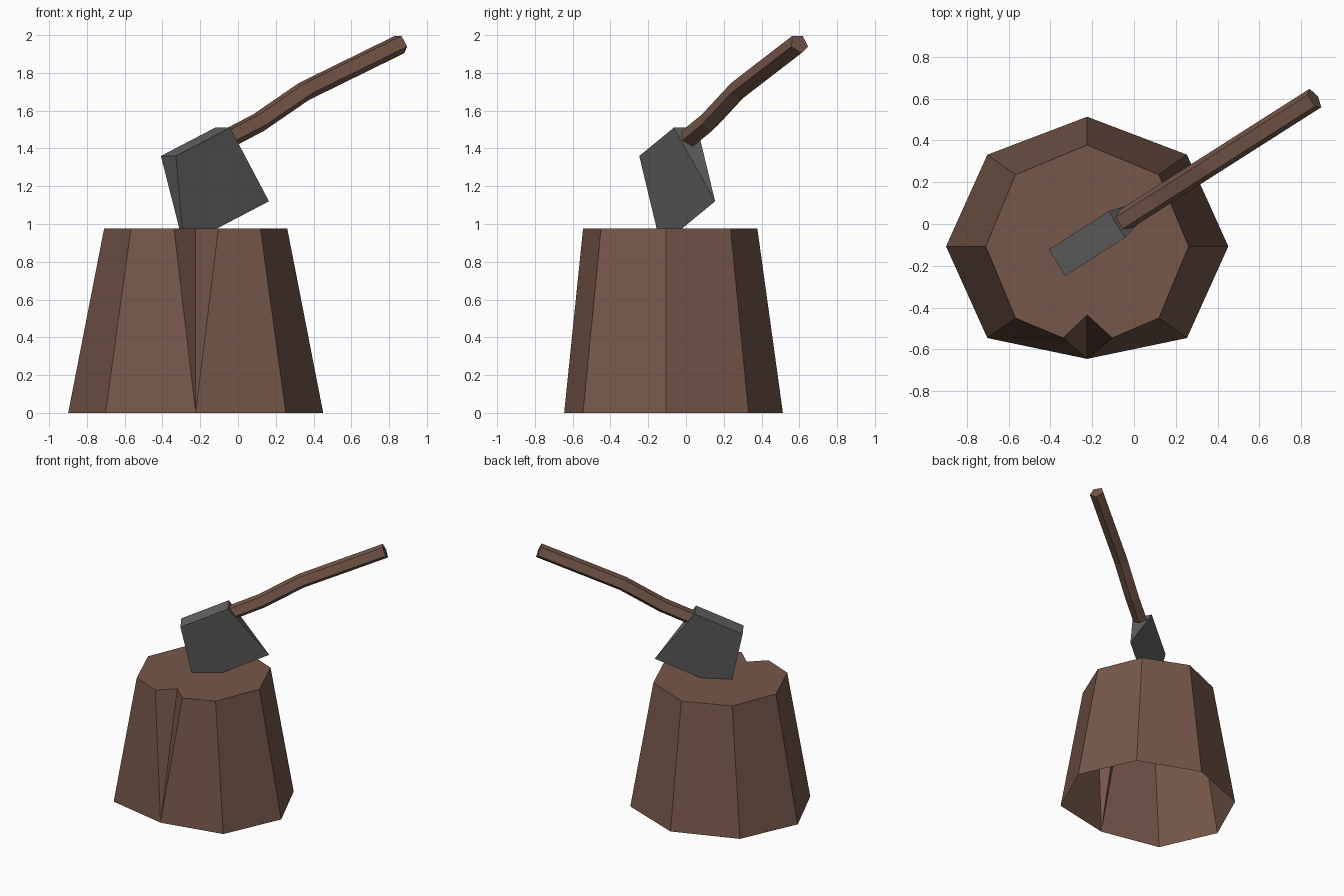
import bpy, bmesh
from math import sin, cos, pi, radians
from mathutils import Vector

if "Cube" in bpy.data.objects:
    bpy.data.objects.remove(bpy.data.objects["Cube"])


def material(name, rgb):
    m = bpy.data.materials.new(name)
    m.diffuse_color = (*rgb, 1)
    m.use_nodes = True
    m.node_tree.nodes["Principled BSDF"].inputs["Base Color"].default_value = m.diffuse_color
    return m


BROWN = material("brown wood", (0.18, 0.095, 0.067))
GREY = material("grey steel", (0.125, 0.125, 0.125))


def make(name, verts, faces, mat):
    bm = bmesh.new()
    vs = [bm.verts.new(v) for v in verts]
    for f in faces:
        bm.faces.new([vs[i] for i in f])
    bmesh.ops.recalc_face_normals(bm, faces=bm.faces)
    me = bpy.data.meshes.new(name)
    bm.to_mesh(me)
    bm.free()
    me.materials.append(mat)
    ob = bpy.data.objects.new(name, me)
    bpy.context.collection.objects.link(ob)
    return ob


# Stump: open-bottomed tapered octagon with a split at the front (corner 0)
CX, CY, H = -0.224, -0.107, 0.975
angles = [-pi / 2 + i * pi / 4 for i in range(8)]
bottom = [(CX + 0.675 * cos(a), CY + 0.62 * sin(a), 0) for a in angles]
bottom[0] = (CX, -0.645, 0)
top = [(CX + 0.485 * cos(a), CY + 0.485 * sin(a), H) for a in angles[1:]]
notch = [(CX - 0.115, -0.545, H), (CX, -0.435, H), (CX + 0.12, -0.545, H)]
# indices: bottom 0-7, top corners 8-14, notch left/inner/right 15-17
faces = [(i, i + 1, i + 8, i + 7) for i in range(1, 7)]
faces += [(0, 1, 8, 17), (7, 0, 15, 14), (0, 16, 15), (0, 17, 16),
          tuple(range(8, 18))]
make("stump", bottom + top + notch, faces, BROWN)

# Axe frame: s runs along the handle's heading, w across it
AZ = radians(32.5)
U = Vector((cos(AZ), sin(AZ), 0))
V = Vector((sin(AZ), -cos(AZ), 0))


def axe_point(s, w, z):
    return U * s + V * (w - 0.042) + Vector((0, 0, z))


# Axe head: wedge, flat poll on top and sharp edge sunk in the stump
head = [axe_point(s, w, z) for w in (-0.074, 0.074)
        for s, z in ((-0.41, 1.36), (-0.07, 1.51))]
head += [axe_point(-0.314, 0, 0.884), axe_point(0.221, 0, 1.12)]
make("axe_head", head,
     [(0, 1, 3, 2), (0, 1, 5, 4), (2, 3, 5, 4), (0, 2, 4), (1, 3, 5)], GREY)

# Handle: five-sided bar swept along a bent path, flat side up
path = [(-0.06, 1.443), (0.163, 1.541), (0.448, 1.706), (1.049, 1.955)]
R, N = 0.055, 5
verts, faces = [], []
for k, (s, z) in enumerate(path):
    a, b = path[max(k - 1, 0)], path[min(k + 1, len(path) - 1)]
    d = Vector((b[0] - a[0], b[1] - a[1])).normalized()
    for j in range(N):
        t = 2 * pi * j / N
        w, h = R * sin(t), -R * cos(t)
        verts.append(axe_point(s - d.y * h, w, z + d.x * h))
for k in range(len(path) - 1):
    for j in range(N):
        n = (j + 1) % N
        faces.append((k * N + j, k * N + n, (k + 1) * N + n, (k + 1) * N + j))
last = (len(path) - 1) * N
faces += [tuple(range(N)), tuple(range(last, last + N))]
make("axe_handle", verts, faces, BROWN)
